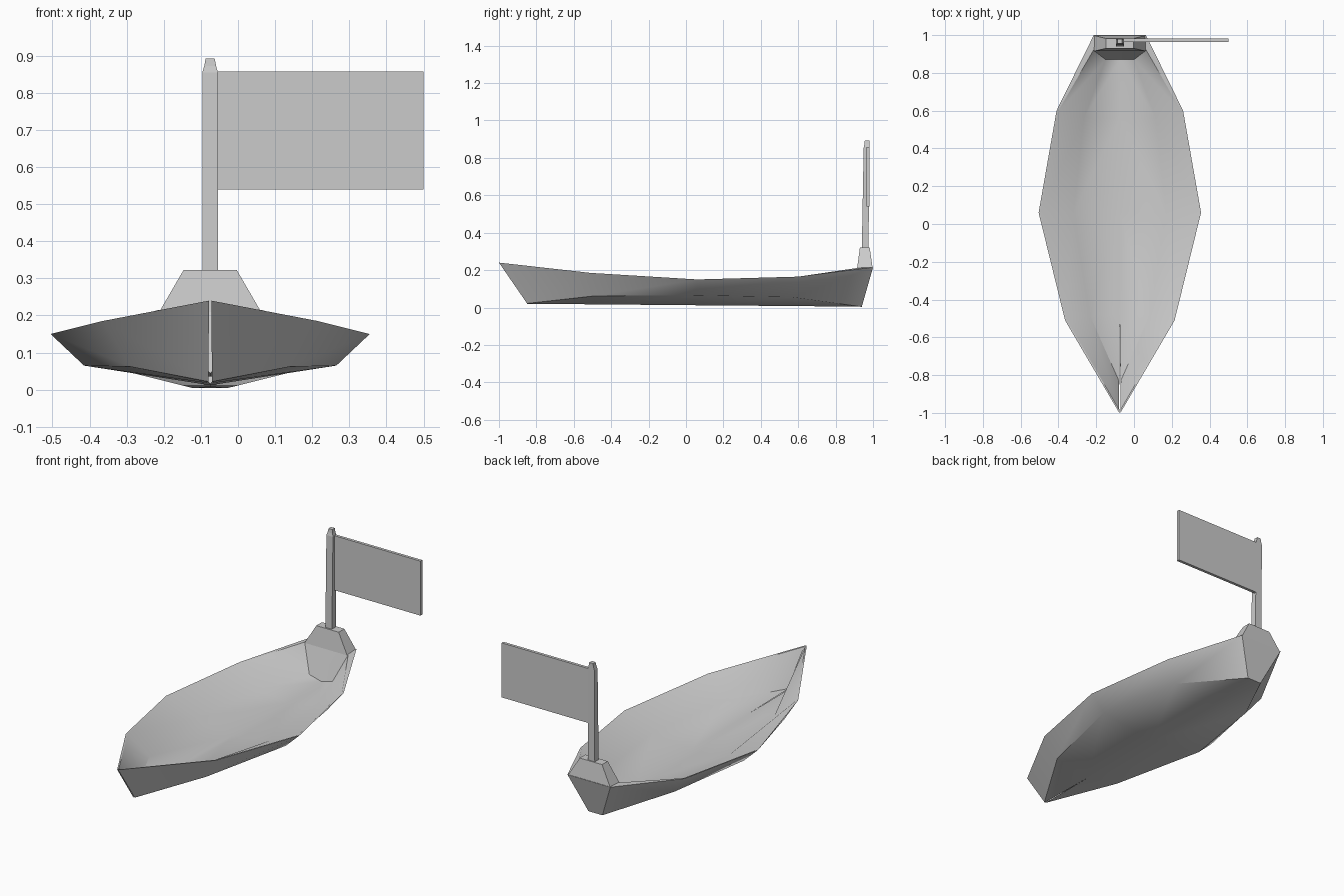
import bpy, bmesh, math

cube = bpy.data.objects.get("Cube")
if cube:
    bpy.data.objects.remove(cube, do_unlink=True)

grey = bpy.data.materials.new("plain grey")
grey.use_nodes = True
grey.diffuse_color = (0.6, 0.6, 0.6, 1)
grey.node_tree.nodes["Principled BSDF"].inputs["Base Color"].default_value = (0.6, 0.6, 0.6, 1)

CENTRE = -0.075   # the boat's centreline


def finish(name, bm, x=CENTRE):
    bmesh.ops.recalc_face_normals(bm, faces=bm.faces)
    mesh = bpy.data.meshes.new(name)
    bm.to_mesh(mesh)
    bm.free()
    mesh.materials.append(grey)
    obj = bpy.data.objects.new(name, mesh)
    obj.location.x = x
    bpy.context.collection.objects.link(obj)
    return obj


def tapered_block(name, rings, x=CENTRE):
    """Stack of rectangles (half width, y min, y max, z), capped at both ends."""
    bm = bmesh.new()
    loops = [[bm.verts.new(p) for p in ((-w, a, z), (w, a, z), (w, b, z), (-w, b, z))]
             for w, a, b, z in rings]
    for low, high in zip(loops, loops[1:]):
        for i in range(4):
            j = (i + 1) % 4
            bm.faces.new((low[i], low[j], high[j], high[i]))
    bm.faces.new(loops[0])
    bm.faces.new(loops[-1])
    return finish(name, bm, x)


# Hull half, bow to stern: keel, chine, gunwale, inner rim, floor edge, floor middle
GAP = 0.003
stations = [
    [(GAP, -.85, .02), (GAP + .002, -.85, .022), (GAP, -1, .24),
     (GAP, -.985, .237), (GAP + .002, -.83, .05), (GAP, -.83, .048)],
    [(0, -.49, .017), (.215, -.49, .062), (.29, -.51, .185),
     (.282, -.505, .184), (.16, -.48, .075), (0, -.48, .045)],
    [(0, .06, .012), (.34, .06, .065), (.43, .06, .15),
     (.421, .06, .149), (.245, .06, .072), (0, .06, .035)],
    [(0, .57, .008), (.25, .57, .055), (.335, .6, .165),
     (.327, .595, .164), (.19, .56, .065), (0, .56, .035)],
    [(0, .94, .004), (.045, .94, .004), (.138, 1, .215),
     (.14, .92, .212), (.075, .87, .06), (0, .87, .04)],
]
bm = bmesh.new()
rows = [[bm.verts.new(p) for p in row] for row in stations]
for a, b in zip(rows, rows[1:]):
    for i in range(len(a) - 1):
        bm.faces.new((a[i], a[i + 1], b[i + 1], b[i]))
# Transom, stern deck and inner stern wall
keel, chine, rim, inner, edge, middle = rows[-1]
deck_back = bm.verts.new((0, 1, .215))
deck_front = bm.verts.new((0, .92, .212))
bm.faces.new((keel, chine, rim, deck_back))
bm.faces.new((deck_back, rim, inner, deck_front))
bm.faces.new((deck_front, inner, edge, middle))
hull = finish("hull", bm)
mirror = hull.modifiers.new("mirror", 'MIRROR')
mirror.merge_threshold = 0.001
bpy.context.view_layer.objects.active = hull
hull.select_set(True)
bpy.ops.object.modifier_apply(modifier=mirror.name)
bpy.ops.object.shade_smooth_by_angle(angle=math.radians(40))

# Stern mount, flagpole with narrowed tip, and flag
tapered_block("stern_mount", [(.137, .915, .998, .21), (.072, .93, .982, .322)])
tapered_block("flagpole", [(.021, .94, .976, .31), (.021, .95, .98, .855),
                           (.016, .954, .98, .872), (.012, .956, .98, .893)])
tapered_block("flag", [(.2775, .964, .981, .54), (.2775, .964, .981, .857)], .2225)
